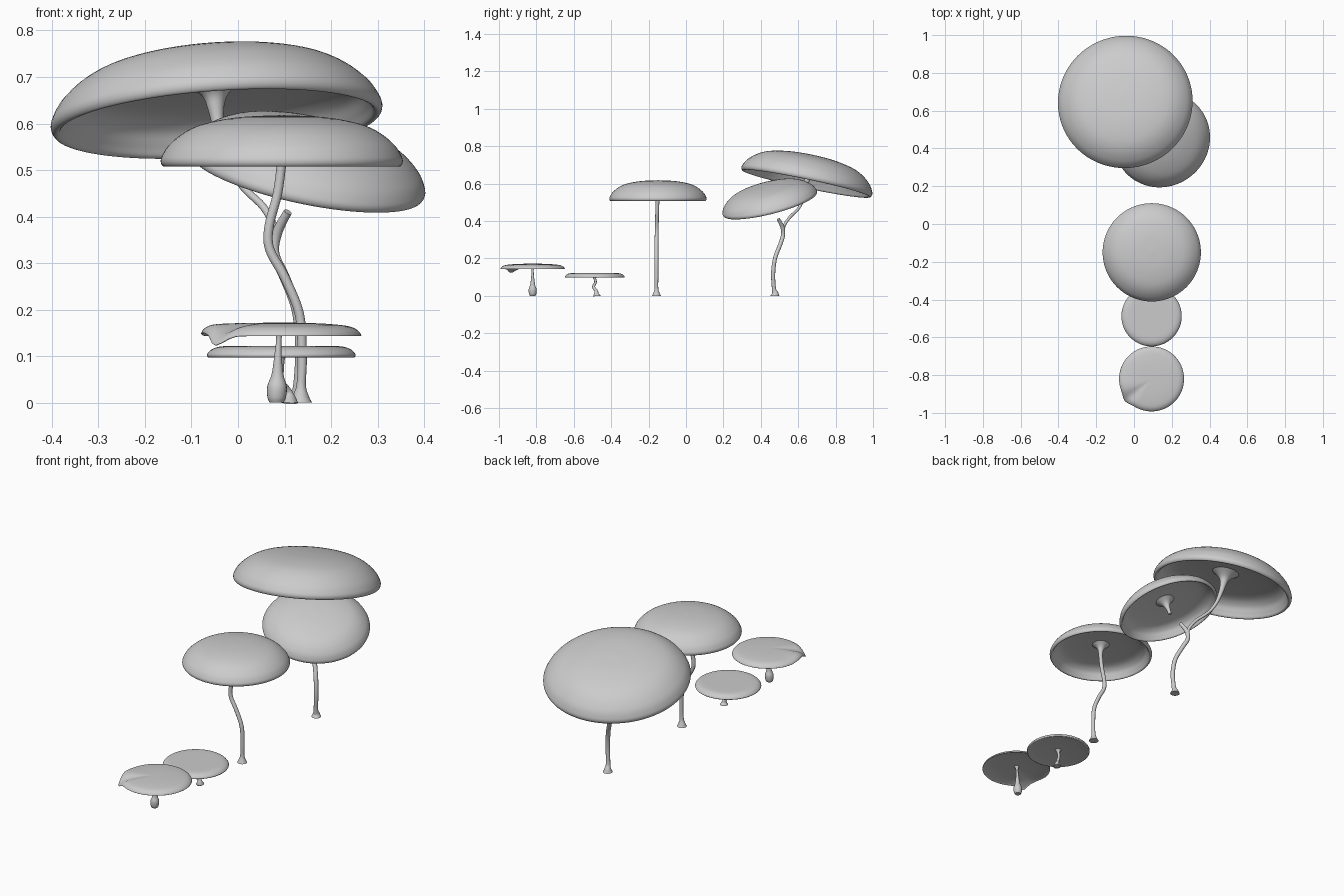
import bpy, math
from mathutils import Vector, Matrix


def smooth_points(pts, steps=5):
    """Catmull-Rom interpolation of tuples of any length."""
    out = []
    for i in range(len(pts) - 1):
        p = [pts[max(i - 1, 0)], pts[i], pts[i + 1], pts[min(i + 2, len(pts) - 1)]]
        for s in range(steps):
            t = s / steps
            out.append(tuple(0.5 * (2 * b + (c - a) * t + (2 * a - 5 * b + 4 * c - d) * t * t
                                    + (3 * b - a - 3 * c + d) * t ** 3) for a, b, c, d in zip(*p)))
    return out + [tuple(pts[-1])]


def add_rings(name, rings, matrix=None):
    """Skin a list of equal vertex rings and close both ends."""
    n = len(rings[0])
    verts = [v for r in rings for v in r]
    faces = [(k * n + i, k * n + (i + 1) % n, (k + 1) * n + (i + 1) % n, (k + 1) * n + i)
             for k in range(len(rings) - 1) for i in range(n)]
    faces += [tuple(reversed(range(n))), tuple(range((len(rings) - 1) * n, len(rings) * n))]
    me = bpy.data.meshes.new(name)
    me.from_pydata([tuple(v) for v in verts], [], faces)
    ob = bpy.data.objects.new(name, me)
    bpy.context.collection.objects.link(ob)
    if matrix:
        ob.matrix_world = matrix
    bpy.context.view_layer.objects.active = ob
    for o in bpy.context.selected_objects:
        o.select_set(False)
    ob.select_set(True)
    bpy.ops.object.mode_set(mode='EDIT')
    bpy.ops.mesh.select_all(action='SELECT')
    bpy.ops.mesh.normals_make_consistent(inside=False)
    bpy.ops.object.mode_set(mode='OBJECT')
    bpy.ops.object.shade_smooth_by_angle(angle=math.radians(50))
    return ob


# Cap profiles: (radius, height) fractions from crown, round the rim, to the ceiling
DOME = [(0.004, 1), (0.35, 0.96), (0.63, 0.84), (0.80, 0.67), (0.93, 0.42), (0.99, 0.2), (1, 0.08),
        (0.98, 0), (0.95, 0.02), (0.92, 0.15), (0.86, 0.36), (0.72, 0.52), (0.4, 0.6), (0.004, 0.62)]
FLAT = [(0.004, 1), (0.45, 1), (0.78, 0.97), (0.92, 0.75), (0.99, 0.35), (0.995, 0.1),
        (0.97, 0), (0.93, 0.05), (0.7, 0.25), (0.3, 0.4), (0.004, 0.4)]
THIN = [(0.004, 1), (0.3, 0.98), (0.6, 0.9), (0.85, 0.72), (0.96, 0.4), (1, 0.05),
        (0.98, 0), (0.93, 0.12), (0.7, 0.38), (0.3, 0.5), (0.004, 0.5)]


def cap(name, profile, center, radius, height, normal=(0, 0, 1), fold=None):
    rings = []
    for r, z in smooth_points(profile):
        ring = []
        for i in range(72):
            a = 2 * math.pi * i / 72
            rr, zz = r * radius, z * height
            if fold is not None:          # pinched, drooping fold in the rim
                d = (a - fold + math.pi) % (2 * math.pi) - math.pi
                g = math.exp(-(d / 0.17) ** 2) * max(r, 0) ** 2
                g2 = math.exp(-((d + 0.5) / 0.3) ** 2) * max(r, 0) ** 3
                rr += 0.012 * g
                zz += 0.007 * g2 - 0.021 * g
            ring.append((rr * math.cos(a), rr * math.sin(a), zz))
        rings.append(ring)
    rot = Vector((0, 0, 1)).rotation_difference(Vector(normal).normalized())
    return add_rings(name, rings, Matrix.Translation(center) @ rot.to_matrix().to_4x4())


def stem(name, pts):
    """Round tube through (x, y, z, radius) points."""
    path = smooth_points(pts)
    rings = []
    for k, p in enumerate(path):
        t = Vector(path[min(k + 1, len(path) - 1)][:3]) - Vector(path[max(k - 1, 0)][:3])
        if k == 0 and p[2] < 0.01:
            t = Vector((0, 0, 1))
        q = Vector((0, 0, 1)).rotation_difference(t.normalized())
        rings.append([Vector(p[:3]) + q @ Vector((p[3] * math.cos(a), p[3] * math.sin(a), 0))
                      for a in (2 * math.pi * i / 20 for i in range(20))])
    return add_rings(name, rings)


# Front small mushroom with folded cap and bulbous stem
cap("folded_cap", THIN, (0.093, -0.82, 0.143), 0.172, 0.029,
    fold=math.atan2(-0.115, -0.14) % (2 * math.pi))
stem("bulb_stem", [(0.083, -0.82, 0, 0.015), (0.083, -0.82, 0.012, 0.02), (0.084, -0.82, 0.035, 0.021),
                   (0.085, -0.82, 0.06, 0.013), (0.086, -0.82, 0.1, 0.008), (0.088, -0.82, 0.14, 0.006),
                   (0.09, -0.82, 0.16, 0.014)])

# Low flat mushroom with crooked stem
cap("flat_cap", FLAT, (0.093, -0.488, 0.097), 0.16, 0.025)
stem("crooked_stem", [(0.11, -0.477, 0, 0.02), (0.11, -0.479, 0.01, 0.014), (0.106, -0.48, 0.025, 0.009),
                      (0.09, -0.494, 0.048, 0.008), (0.092, -0.484, 0.072, 0.007),
                      (0.093, -0.488, 0.095, 0.008), (0.093, -0.488, 0.109, 0.018)])

# Middle domed mushroom on a curved stem
cap("middle_cap", DOME, (0.094, -0.15, 0.508), 0.26, 0.11)
stem("middle_stem", [(0.135, -0.158, 0, 0.024), (0.135, -0.158, 0.015, 0.017), (0.136, -0.158, 0.04, 0.01),
                     (0.138, -0.158, 0.1, 0.01), (0.132, -0.158, 0.19, 0.01), (0.1, -0.158, 0.27, 0.01),
                     (0.068, -0.157, 0.33, 0.01), (0.067, -0.156, 0.38, 0.01), (0.085, -0.154, 0.45, 0.01),
                     (0.094, -0.152, 0.52, 0.011), (0.094, -0.15, 0.555, 0.02), (0.094, -0.15, 0.58, 0.05)])

# Rear pair: two tilted caps above one forked trunk
n1 = Vector((0.2, -0.24, 0.95)).normalized()
c1 = Vector((0.145, 0.45, 0.488))
cap("rear_lower_cap", DOME, c1, 0.26, 0.11, n1)
stem("rear_lower_stub", [(*(c1 + n1 * h), r) for h, r in
                         [(-0.018, 0.009), (0.015, 0.011), (0.045, 0.022), (0.07, 0.052)]])
n2 = Vector((-0.07, 0.205, 0.976)).normalized()
c2 = Vector((-0.045, 0.643, 0.6))
cap("rear_upper_cap", DOME, c2, 0.357, 0.155, n2)
stem("rear_trunk", [(0.128, 0.476, 0, 0.024), (0.128, 0.476, 0.015, 0.017), (0.13, 0.47, 0.04, 0.011),
                    (0.134, 0.466, 0.12, 0.011), (0.126, 0.476, 0.2, 0.011), (0.1, 0.502, 0.27, 0.011),
                    (0.078, 0.518, 0.32, 0.011), (0.084, 0.516, 0.365, 0.011), (0.107, 0.494, 0.41, 0.009)])
stem("rear_branch", [(0.079, 0.518, 0.335, 0.009), (0.078, 0.525, 0.375, 0.008), (0.055, 0.555, 0.42, 0.008),
                     (0.01, 0.6, 0.465, 0.008), (-0.02, 0.627, 0.52, 0.009), (-0.04, 0.64, 0.585, 0.012),
                     (*(c2 + n2 * 0.03), 0.017), (*(c2 + n2 * 0.065), 0.03), (*(c2 + n2 * 0.1), 0.075)])
